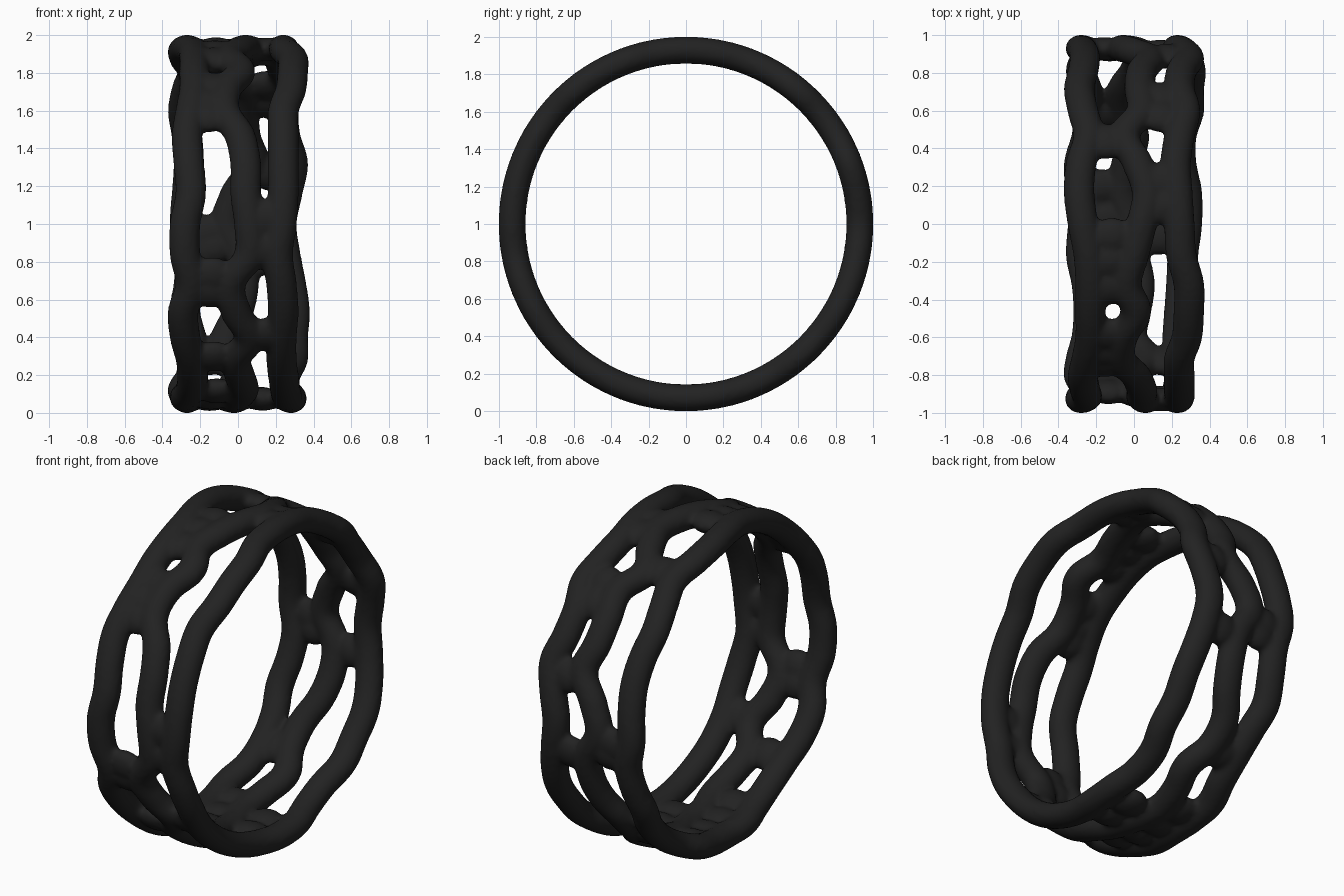
import bpy, bmesh, math
from mathutils import Matrix, Vector

cube = bpy.data.objects.get("Cube")
if cube:
    bpy.data.objects.remove(cube, do_unlink=True)

RING = 0.929     # radius of the strand centre lines
TUBE = 0.073     # strand thickness in the radial direction
WIDE = 0.082     # strand thickness across the band
STEPS, SIDES = 216, 16

black = bpy.data.materials.new("matte black")
black.use_nodes = True
colour = (0.016, 0.016, 0.016, 1)
black.diffuse_color = colour
black.node_tree.nodes["Principled BSDF"].inputs["Base Color"].default_value = colour

# Sideways drift of each strand in hundredths, every ten degrees from the top over the front
left_drift = [-27, -24, -23, -23, -23, -25, -27, -26, -25, -28, -28, -25,
              -29, -28, -25, -24, -25, -28, -27, -28, -29, -25, -24, -25,
              -28, -26, -25, -28, -27, -26, -27, -29, -27, -24, -28, -29]
middle_drift = [4, 0, -4, 1, -6, -7, 1, 4, 4, 6, 6, -4,
                -1, 6, -1, 1, 3, 0, -2, -6, -4, 0, -6, -6,
                0, 3, 2, -6, -1, 8, 4, 3, 4, -5, 2, 7]
right_drift = [24, 25, 29, 29, 28, 24, 24, 24, 24, 23, 21, 23,
               24, 23, 23, 24, 25, 26, 28, 28, 25, 25, 29, 29,
               30, 28, 25, 23, 26, 29, 25, 24, 27, 24, 22, 23]


def drift(values, angle):
    """Smooth closed interpolation of a strand's sideways position."""
    t = angle / math.tau * len(values)
    i, f = int(t), t - int(t)
    a, b, c, d = (values[(i + k) % len(values)] / 100 for k in (-1, 0, 1, 2))
    return b + f / 2 * (c - a + f * (2*a - 5*b + 4*c - d + f * (3*(b - c) + d - a)))


def on_band(x, angle, radius=RING):
    return Vector((x, -radius * math.sin(angle), 1 + radius * math.cos(angle)))


bm = bmesh.new()


def add_strand(values):
    loops = []
    for s in range(STEPS):
        a = math.tau * s / STEPS
        x = drift(values, a)
        # Widen the section where the strand runs diagonally
        slope = (drift(values, a + 0.02) - drift(values, a - 0.02)) / 0.04
        wide = WIDE * math.sqrt(1 + slope * slope)
        loops.append([bm.verts.new(on_band(x + wide * math.cos(t), a, RING + TUBE * math.sin(t)))
                      for t in (math.tau * k / SIDES for k in range(SIDES))])
    for s in range(STEPS):
        p, q = loops[s], loops[(s + 1) % STEPS]
        for k in range(SIDES):
            n = (k + 1) % SIDES
            bm.faces.new((p[k], p[n], q[n], q[k]))


def add_web(first, second, degrees):
    """Flattened blob that fuses two neighbouring strands."""
    a = math.radians(degrees)
    x = (drift(first, a) + drift(second, a)) / 2
    matrix = (Matrix.Translation(on_band(x, a)) @ Matrix.Rotation(a, 4, "X")
              @ Matrix.Diagonal((0.11, 0.1, 0.062, 1)))
    bmesh.ops.create_uvsphere(bm, u_segments=20, v_segments=12, radius=1, matrix=matrix)


for strand in (left_drift, middle_drift, right_drift):
    add_strand(strand)
for degrees in (4, 12, 21, 39, 47, 52, 107, 112, 139, 162, 172, 182, 192,
                219, 263, 267, 332):
    add_web(left_drift, middle_drift, degrees)
for degrees in (88, 98, 129, 176, 186, 259, 287, 314, 322, 346, 354):
    add_web(middle_drift, right_drift, degrees)

bmesh.ops.recalc_face_normals(bm, faces=bm.faces[:])
mesh = bpy.data.meshes.new("woven_band")
bm.to_mesh(mesh)
bm.free()
mesh.materials.append(black)
band = bpy.data.objects.new("woven_band", mesh)
bpy.context.collection.objects.link(band)

# Fuse the strands into one organic surface
fuse = band.modifiers.new("fuse", "REMESH")
fuse.mode = "VOXEL"
fuse.voxel_size = 0.016
fuse.use_smooth_shade = True
soften = band.modifiers.new("soften", "SMOOTH")
soften.factor = 0.5
soften.iterations = 4
